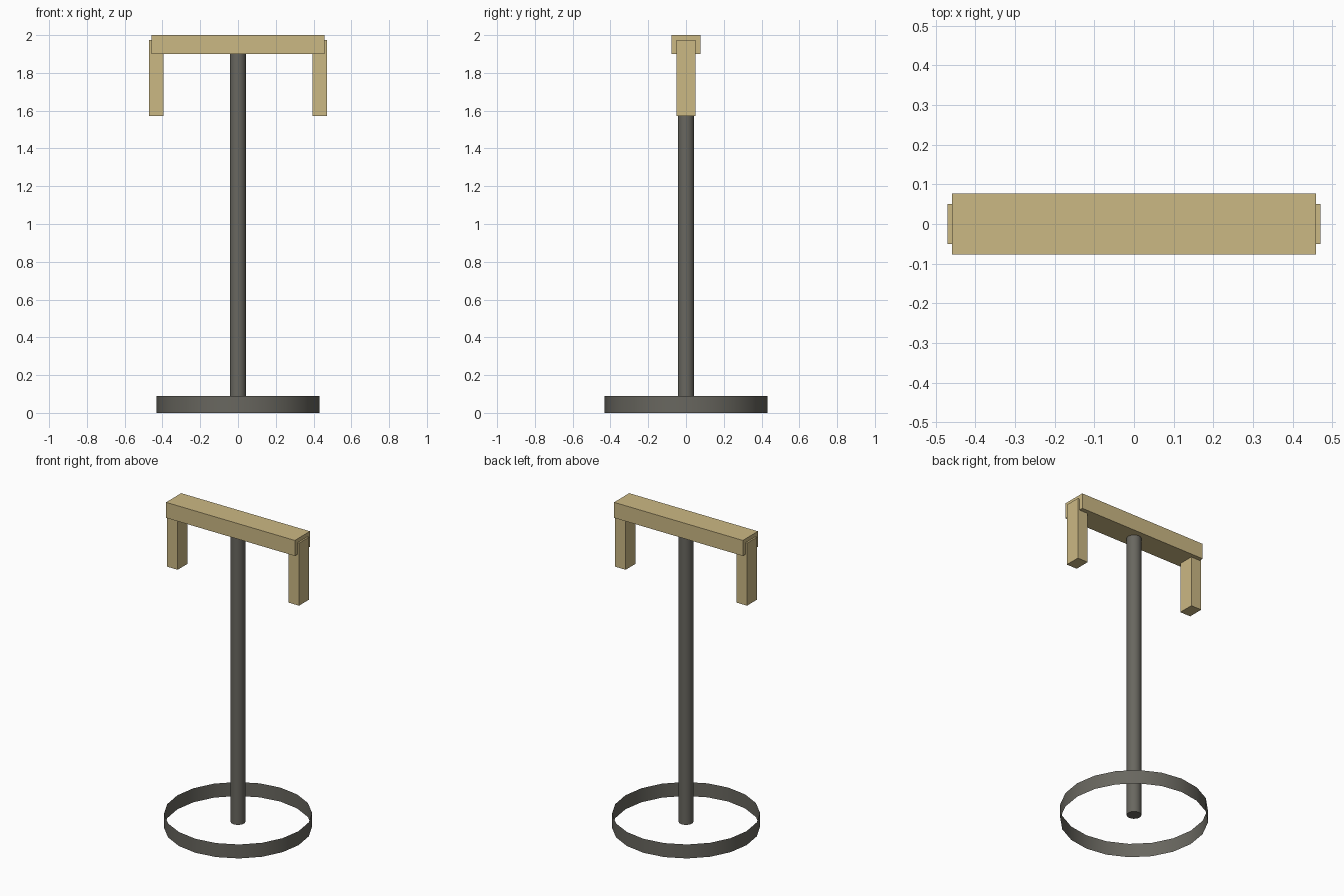
import bpy

if "Cube" in bpy.data.objects:
    bpy.data.objects.remove(bpy.data.objects["Cube"])


def material(name, rgb):
    m = bpy.data.materials.new(name)
    m.diffuse_color = (*rgb, 1)
    m.use_nodes = True
    m.node_tree.nodes["Principled BSDF"].inputs["Base Color"].default_value = m.diffuse_color
    return m


wood = material("pale_wood", (0.60, 0.48, 0.23))
metal = material("dark_metal", (0.14, 0.135, 0.115))


def box(name, lo, hi):
    centre = [(a + b) / 2 for a, b in zip(lo, hi)]
    bpy.ops.mesh.primitive_cube_add(size=1, location=centre)
    ob = bpy.context.object
    ob.name = name
    ob.scale = [b - a for a, b in zip(lo, hi)]
    bpy.ops.object.transform_apply(location=False, rotation=False, scale=True)
    ob.data.materials.append(wood)


def tube(name, radius, z0, z1, fill):
    bpy.ops.mesh.primitive_cylinder_add(
        vertices=20, radius=radius, depth=z1 - z0,
        end_fill_type=fill, location=(0, 0, (z0 + z1) / 2))
    ob = bpy.context.object
    ob.name = name
    # vertices on the x and y axes, smooth sides with sharp rims
    bpy.ops.object.shade_smooth_by_angle()
    ob.data.materials.append(metal)


# Open base hoop and central pole
tube("base_ring", 0.432, 0.0, 0.09, 'NOTHING')
tube("pole", 0.043, 0.035, 1.91, 'NGON')

# Crossbar with a hanging block at each end
box("crossbar", (-0.459, -0.077, 1.90), (0.459, 0.077, 2.0))
for side, x0, x1 in (("left", -0.47, -0.395), ("right", 0.395, 0.47)):
    box(side + "_drop_block", (x0, -0.05, 1.572), (x1, 0.05, 1.975))
